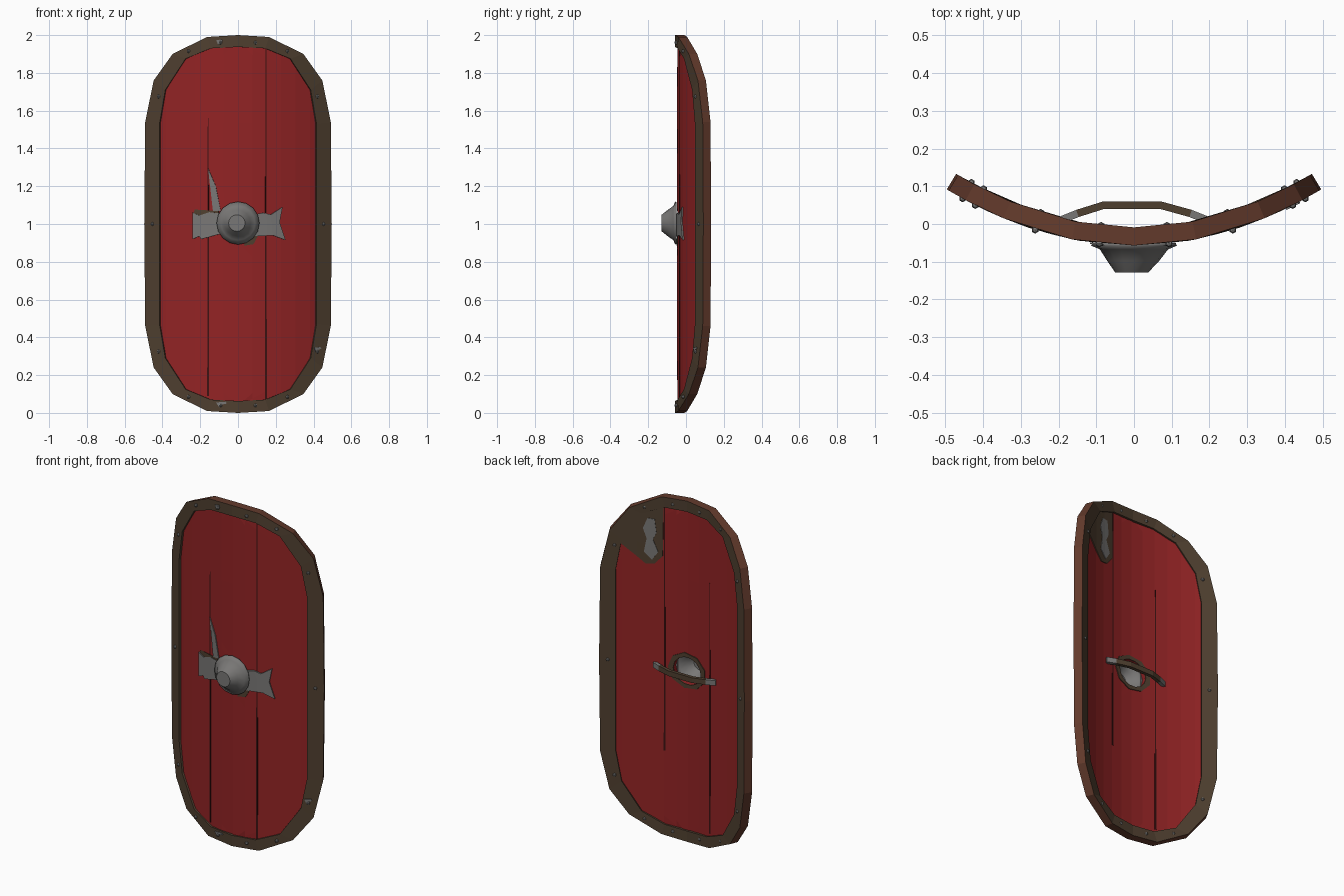
import bpy, bmesh, math
from mathutils import Matrix, Vector

if "Cube" in bpy.data.objects:
    bpy.data.objects.remove(bpy.data.objects["Cube"])


def material(name, rgb):
    m = bpy.data.materials.new(name)
    m.use_nodes = True
    m.diffuse_color = (*rgb, 1)
    m.node_tree.nodes["Principled BSDF"].inputs["Base Color"].default_value = (*rgb, 1)
    return m


RED = material("red paint", (.29, .017, .018))
OLIVE = material("olive leather", (.078, .05, .029))
BROWN = material("brown leather", (.125, .043, .025))
STEEL = material("steel", (.19, .185, .18))
DARK = material("seam shadow", (.045, .006, .006))

MID = -.033      # depth of the shield's middle surface at x = 0
BEND = .62       # strength of the sideways curve


def surf(x, z, d=0):
    """Point on the curved shield; positive d lies in front."""
    slope = 2 * BEND * x
    n = Vector((slope, -1, 0)).normalized()
    return Vector((x, MID + BEND * x * x, z)) + n * d


def finish(bm, name, mats, thick=0):
    bmesh.ops.recalc_face_normals(bm, faces=bm.faces)
    me = bpy.data.meshes.new(name)
    bm.to_mesh(me)
    bm.free()
    ob = bpy.data.objects.new(name, me)
    bpy.context.collection.objects.link(ob)
    for m in mats:
        me.materials.append(m)
    if thick:
        s = ob.modifiers.new("thickness", 'SOLIDIFY')
        s.thickness, s.offset = thick, 0
    return ob


def panel(name, pts, d, thick, mat, hole=()):
    """Flat outline, with an optional hole, cut into columns and wrapped on the curve."""
    bm = bmesh.new()
    for loop in filter(None, (pts, hole)):
        vs = [bm.verts.new((x, 0, z)) for x, z in loop]
        for i, v in enumerate(vs):
            bm.edges.new((vs[i - 1], v))
    bmesh.ops.triangle_fill(bm, edges=bm.edges[:], use_beauty=True, normal=(0, -1, 0))
    for i in range(-6, 7):
        bmesh.ops.bisect_plane(bm, geom=bm.verts[:] + bm.edges[:] + bm.faces[:],
                               plane_co=(i * .075, 0, 0), plane_no=(1, 0, 0))
    for v in bm.verts:
        v.co = surf(v.co.x, v.co.z, d)
    return finish(bm, name, [mat], thick)


def oval(rx, rz, n):
    return [(rx * math.cos(math.tau * i / n), 1 + rz * math.sin(math.tau * i / n))
            for i in range(n)]


def around(quad):
    """Mirror a quarter outline, top middle to side middle, into a loop."""
    half = quad + [(x, 2 - z) for x, z in quad[-2::-1]]
    return half + [(-x, z) for x, z in half[-2:0:-1]]


OUTER = around([(0, 2), (.16, 1.99), (.337, 1.9), (.435, 1.76), (.479, 1.54), (.484, 1)])
INNER = around([(0, 1.937), (.14, 1.93), (.27, 1.875), (.375, 1.71), (.405, 1.53), (.405, 1)])
OPENING = oval(.092, .08, 14)

# Painted board with the hand opening, reaching under the rim
panel("board", [((a + c) / 2, (b + d) / 2) for (a, b), (c, d) in zip(OUTER, INNER)],
      0, .028, RED, OPENING)

# Rim with a browner outer edge
bm = bmesh.new()
loops = [[bm.verts.new(surf(x, z, d)) for x, z in pts]
         for pts, d in ((OUTER, .024), (INNER, .024), (INNER, -.024), (OUTER, -.024))]
n = len(OUTER)
for k in range(4):
    a, b = loops[k], loops[(k + 1) % 4]
    for i in range(n):
        j = (i + 1) % n
        f = bm.faces.new((a[i], a[j], b[j], b[i]))
        f.material_index = 1 if k == 3 else 0
finish(bm, "rim", [OLIVE, BROWN])

# Plank seams on both sides
for name, x, z0, z1, d in (("front_seam_1", -.155, .09, 1.56, .0145),
                           ("front_seam_2", .145, .06, 1.94, .0145),
                           ("back_seam_1", -.155, .09, 1.56, -.0145),
                           ("back_seam_2", .145, .5, 1.94, -.0145)):
    panel(name, [(x - .005, z0), (x + .005, z0), (x + .002, z1), (x - .002, z1)], d, .003, DARK)

# Ragged steel straps beside the boss, and a sliver of bare metal
panel("front_strap_left", [(-.235, 1.06), (-.235, .92), (-.2, .935), (-.19, .92), (-.1, .945),
                           (-.085, .945), (-.085, 1.055), (-.15, 1.06), (-.2, 1.045)],
      .019, .008, STEEL)
panel("front_strap_right", [(.085, 1.05), (.085, .935), (.18, .94), (.245, .915), (.215, 1.01),
                            (.23, 1.09), (.17, 1.05), (.13, 1.06)], .019, .008, STEEL)
panel("front_sliver", [(-.155, 1.295), (-.13, 1.07), (-.09, 1.07), (-.115, 1.2)],
      .017, .005, STEEL)

# Worn leather showing round the steel
panel("front_leather_left", [(-.235, 1.04), (-.225, 1.075), (-.1, 1.07), (-.1, 1.04)],
      .0165, .004, OLIVE)
panel("front_leather_right", [(.03, .885), (.08, .893), (.1, .93), (.1, .95), (.04, .91)],
      .0165, .004, OLIVE)

# Leather collar on the back, round the hand opening
panel("back_collar", oval(.125, .105, 9), -.0165, .005, OLIVE, OPENING)

# Hollow steel boss
bm = bmesh.new()
rings = []
for r, y, cx in ((.112, -.054, 0), (.088, -.064, 0), (.066, -.095, -.002), (.042, -.125, -.006)):
    rings.append([bm.verts.new((cx + r * math.cos(math.tau * i / 16), y,
                                1.005 + r * math.sin(math.tau * i / 16))) for i in range(16)])
for a, b in zip(rings, rings[1:]):
    for i in range(16):
        j = (i + 1) % 16
        bm.faces.new((a[i], a[j], b[j], b[i]))
bm.faces.new(rings[-1])
boss = finish(bm, "boss", [STEEL], .008)
boss.data.shade_smooth()
boss.data.set_sharp_from_angle(angle=math.radians(35))

# Handle: bent bar with steel ends
path = [(-.2, .008), (-.15, .028), (-.08, .05), (.07, .05), (.15, .028), (.2, .008)]
bm = bmesh.new()
low, high = [[bm.verts.new((x, y, z)) for x, y in path] for z in (.98, 1.01)]
for i in range(len(path) - 1):
    f = bm.faces.new((low[i], low[i + 1], high[i + 1], high[i]))
    f.material_index = 1 if i in (0, len(path) - 2) else 0
finish(bm, "handle", [OLIVE, STEEL], .02)

# Repair patch high on the back, with worn steel showing
panel("back_patch", [(.15, 1.94), (.155, 1.64), (.2, 1.59), (.25, 1.58), (.4, 1.7),
                     (.38, 1.75), (.275, 1.9)], -.0165, .005, OLIVE)
panel("back_patch_wear", [(.2, 1.85), (.19, 1.77), (.21, 1.73), (.18, 1.66), (.215, 1.61),
                          (.26, 1.65), (.245, 1.73), (.265, 1.79), (.24, 1.85)],
      -.0205, .003, STEEL)

# Chips of bare metal on the rim
for i, (x, z, w) in enumerate(((-.085, .045, .028), (.41, .335, .018), (-.095, 1.963, .016))):
    panel(f"rim_chip_{i + 1}", [(x - w, z + .01), (x - w * .4, z - .016), (x + w * .2, z),
                                (x + w, z + .004), (x + w * .8, z + .014)], .026, .004, STEEL)

# Studs through the rim, front and back
bm = bmesh.new()
for x, z in ((.09, .04), (.255, .085), (.41, .325), (.443, 1)):
    for sx in (-1, 1):
        for h in {z, 2 - z}:
            for d in (-.024, .024):
                bmesh.ops.create_uvsphere(bm, u_segments=6, v_segments=4, radius=.01,
                                          matrix=Matrix.Translation(surf(sx * x, h, d)))
finish(bm, "rim_studs", [STEEL])
